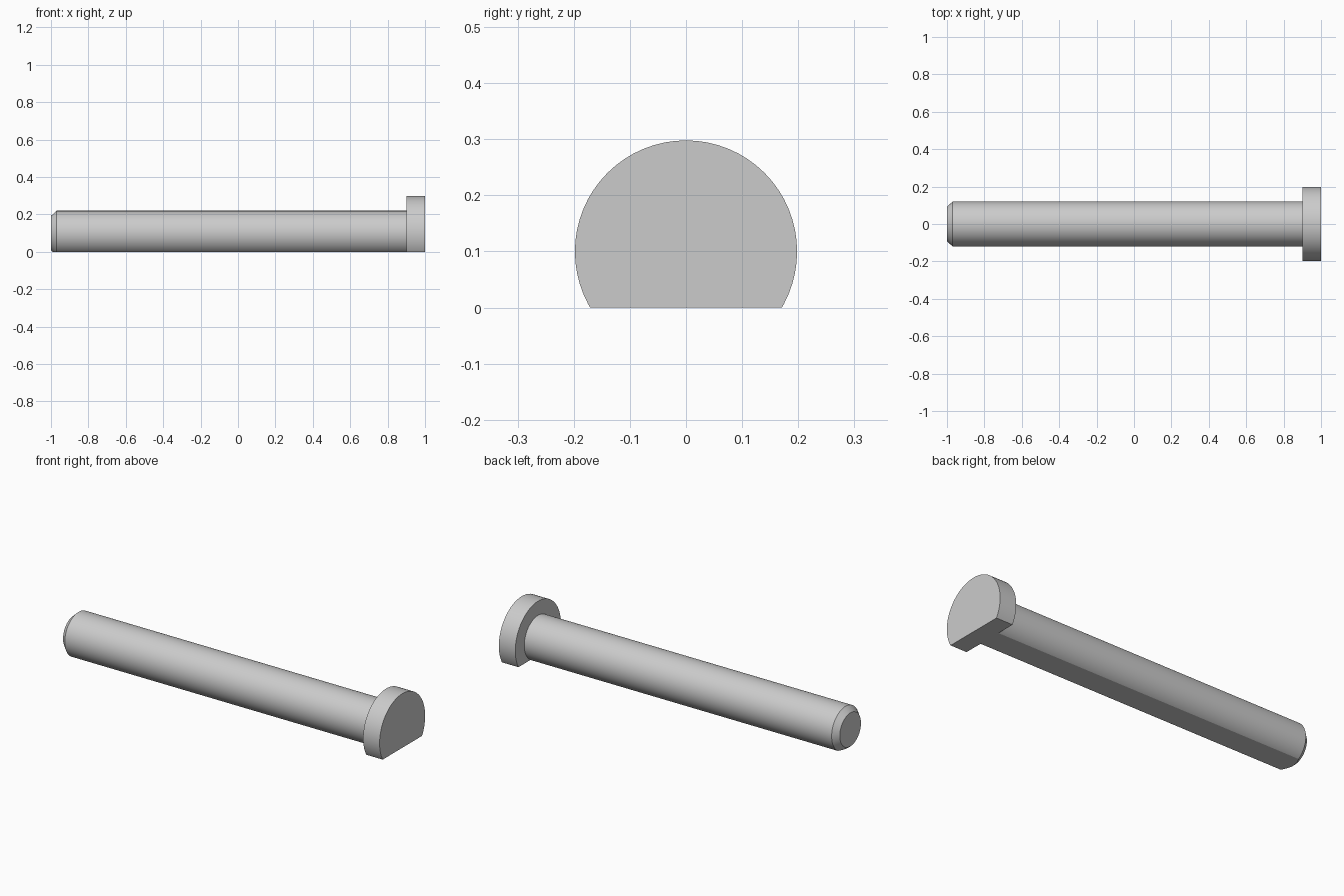
import bpy
import bmesh
from math import pi, radians
from mathutils import Matrix, Vector

cube = bpy.data.objects.get("Cube")
if cube:
    bpy.data.objects.remove(cube, do_unlink=True)

AXIS_Z = 0.1
SEGMENTS = 64
# Half outline along the axis: (x, radius), chamfered tip to head
PROFILE = [(-1, 0), (-1, 0.092), (-0.97, 0.12), (0.9, 0.12),
           (0.9, 0.198), (1, 0.198), (1, 0)]

steel = bpy.data.materials.new("Grey steel")
steel.use_nodes = True
grey = (0.6, 0.6, 0.6, 1)
steel.diffuse_color = grey
steel.node_tree.nodes["Principled BSDF"].inputs["Base Color"].default_value = grey

# Turned pin: shaft and head as one solid
bm = bmesh.new()
points = [bm.verts.new((x, 0, AXIS_Z + r)) for x, r in PROFILE]
edges = [bm.edges.new(pair) for pair in zip(points, points[1:])]
bmesh.ops.spin(bm, geom=points + edges, cent=(0, 0, AXIS_Z), axis=(1, 0, 0),
               angle=2 * pi, steps=SEGMENTS, use_duplicate=False)
bmesh.ops.remove_doubles(bm, verts=bm.verts[:], dist=0.0001)

# Flat milled along the underside of shaft and head
cut = bmesh.ops.bisect_plane(bm, geom=bm.verts[:] + bm.edges[:] + bm.faces[:],
                             plane_co=(0, 0, 0), plane_no=(0, 0, -1),
                             clear_outer=True)
rim = [e for e in bm.edges if e.is_boundary]
bmesh.ops.holes_fill(bm, edges=rim, sides=0)
bmesh.ops.dissolve_limit(bm, angle_limit=radians(0.5),
                         verts=bm.verts[:], edges=bm.edges[:])
bmesh.ops.recalc_face_normals(bm, faces=bm.faces[:])

mesh = bpy.data.meshes.new("headed_pin")
bm.to_mesh(mesh)
bm.free()
mesh.materials.append(steel)
pin = bpy.data.objects.new("headed_pin", mesh)
bpy.context.collection.objects.link(pin)

# Smooth round sides, crisp edges
bpy.context.view_layer.objects.active = pin
pin.select_set(True)
bpy.ops.object.shade_smooth_by_angle(angle=radians(25))
